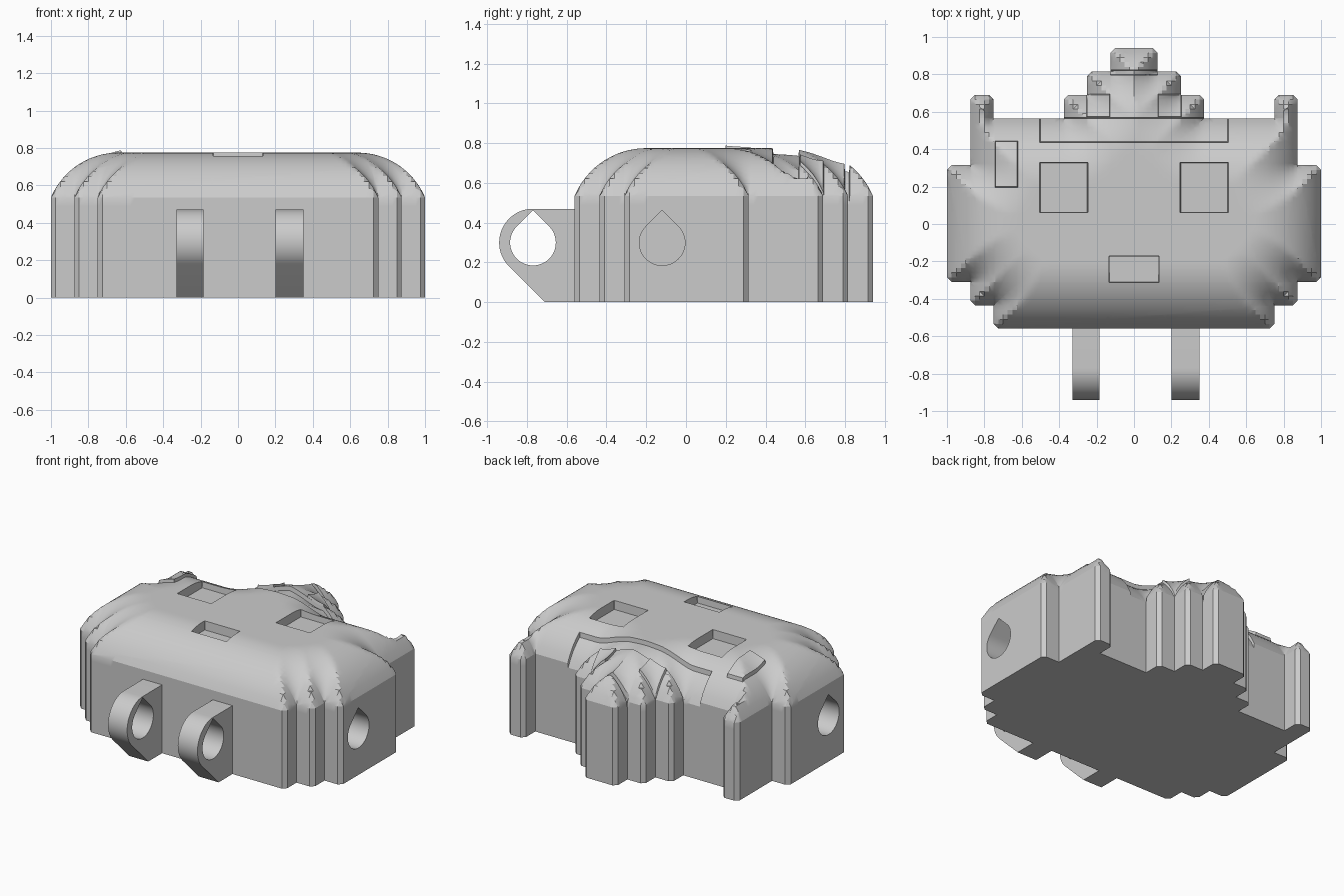
import bpy, bmesh, math
from mathutils import Vector

cube = bpy.data.objects.get("Cube")
if cube:
    bpy.data.objects.remove(cube, do_unlink=True)

GREY = (0.6, 0.6, 0.6, 1)
mat = bpy.data.materials.new("plain grey")
mat.use_nodes = True
mat.diffuse_color = GREY
mat.node_tree.nodes["Principled BSDF"].inputs["Base Color"].default_value = GREY

WALL, TOP, RUN = 0.535, 0.775, 0.36      # wall height, crown height, dome run-in
SEAM = 0.49                              # where the lid meets the base block
BACK, CELL, STEP, CHAMFER = 0.94, 0.125, 0.025, 0.025
RAMP = 0.004


def add_object(name, bm):
    bmesh.ops.recalc_face_normals(bm, faces=bm.faces)
    mesh = bpy.data.meshes.new(name)
    bm.to_mesh(mesh)
    bm.free()
    mesh.materials.append(mat)
    obj = bpy.data.objects.new(name, mesh)
    bpy.context.collection.objects.link(obj)
    return obj


def flat_face(bm, points):
    face = bm.faces.new([bm.verts.new(p) for p in points])
    face.normal_update()
    return face


def prism(name, points, offset):
    bm = bmesh.new()
    face = flat_face(bm, points)
    new = bmesh.ops.extrude_face_region(bm, geom=[face], use_keep_orig=True)["geom"]
    bmesh.ops.translate(bm, vec=offset,
                        verts=[v for v in new if isinstance(v, bmesh.types.BMVert)])
    return add_object(name, bm)


def yz_prism(name, profile, x0, x1):
    return prism(name, [(x0, y, z) for y, z in profile], (x1 - x0, 0, 0))


def arc(cy, cz, r, a0, a1, n):
    angles = [math.radians(a0 + (a1 - a0) * i / n) for i in range(n + 1)]
    return [(cy + r * math.cos(a), cz + r * math.sin(a)) for a in angles]


def teardrop(cy, cz, r):
    return arc(cy, cz, r, 135, 405, 36) + [(cy, cz + r * math.sqrt(2))]


def cut(obj, cutter):
    cutter.hide_render = True
    mod = obj.modifiers.new("hole", "BOOLEAN")
    mod.operation, mod.solver, mod.object = "DIFFERENCE", "EXACT", cutter
    bpy.context.view_layer.objects.active = obj
    bpy.ops.object.modifier_apply(modifier=mod.name)
    bpy.data.objects.remove(cutter, do_unlink=True)


def smooth(obj, angle):
    bpy.ops.object.select_all(action="DESELECT")
    obj.select_set(True)
    bpy.context.view_layer.objects.active = obj
    bpy.ops.object.shade_smooth_by_angle(angle=math.radians(angle))


# Stepped outline: right half in cells (columns from centre, rows from the back)
half = [(6, 12), (6, 11), (7, 11), (7, 10), (8, 10), (8, 5), (7, 5), (7, 2),
        (6, 2), (6, 3), (3, 3), (3, 2), (2, 2), (2, 1), (1, 1), (1, 0)]
cells = half + [(-c, r) for c, r in reversed(half)]
corners = [Vector((c * CELL, BACK - r * CELL)) for c, r in cells]

# Chamfer the convex corners only
outline = []
for i, p in enumerate(corners):
    a = (corners[i - 1] - p).normalized()
    b = (corners[(i + 1) % len(corners)] - p).normalized()
    if a.cross(b) < 0:
        outline += [p + a * CHAMFER, p + b * CHAMFER]
    else:
        outline.append(p)
edges = [(p, outline[(i + 1) % len(outline)] - p) for i, p in enumerate(outline)]


def edge_distance(p):
    best = 9.0
    for a, d in edges:
        t = max(0.0, min(1.0, (p - a).dot(d) / d.length_squared))
        best = min(best, (p - a - d * t).length_squared)
    return math.sqrt(best)


# Surface details: x0, x1, y0, y1, height offset, fixed floor height
details = [
    (-0.5, 0.5, 0.44, 0.565, -0.03, None),       # wide band
    (-0.25, -0.13, 0.575, 0.69, 0.02, None),     # small rear pads
    (0.13, 0.25, 0.575, 0.69, 0.02, None),
    (-0.125, 0.125, 0.80, 0.82, -0.04, None),    # rear groove
    (-0.74, -0.625, 0.20, 0.44, 0.022, None),    # side pad
    (-0.5, -0.25, 0.065, 0.325, 0, 0.715),       # square pits
    (0.25, 0.5, 0.065, 0.325, 0, 0.715),
    (-0.13, 0.13, -0.31, -0.175, 0, 0.715),      # front pit
]
rise = TOP - WALL
radius = (RUN ** 2 + rise ** 2) / (2 * rise)


def height(x, y):
    d = min(edge_distance(Vector((x, y))), RUN)
    z = TOP - radius + math.sqrt(radius ** 2 - (RUN - d) ** 2)
    e = 0.0005
    for x0, x1, y0, y1, dz, floor in details:
        if x0 - e < x < x1 + e and y0 - e < y < y1 + e:
            return floor if floor else z + dz
    return z


# Lid: gridded sheet raised into a dome, with a short skirt down to the base
bm = bmesh.new()
flat_face(bm, [(p.x, p.y, 0) for p in outline])
bmesh.ops.triangulate(bm, faces=bm.faces[:])
xs = {round(i * STEP, 4) for i in range(-39, 40)}
ys = {round(BACK - i * STEP, 4) for i in range(1, 60)}
for x0, x1, y0, y1, dz, floor in details:
    xs |= {x0, x1, x0 - RAMP, x1 + RAMP}
    ys |= {y0, y1, y0 - RAMP, y1 + RAMP}
for axis, cuts in ((0, xs), (1, ys)):
    for c in sorted(cuts):
        co, no = Vector((0, 0, 0)), Vector((0, 0, 0))
        co[axis], no[axis] = c, 1
        bmesh.ops.bisect_plane(bm, geom=bm.verts[:] + bm.edges[:] + bm.faces[:],
                               dist=0.0001, plane_co=co, plane_no=no)
for v in bm.verts:
    v.co.z = height(v.co.x, v.co.y)
rim = [e for e in bm.edges if e.is_boundary]
for v in bmesh.ops.extrude_edge_only(bm, edges=rim)["geom"]:
    if isinstance(v, bmesh.types.BMVert):
        v.co.z = SEAM
smooth(add_object("domed_lid", bm), 25)

# Base block with blind teardrop holes in both sides, left open under the lid
base = prism("base_block", [(p.x, p.y, 0) for p in outline], (0, 0, SEAM))
for side in (-1, 1):
    cut(base, yz_prism("side_hole_cutter", teardrop(-0.12, 0.30, 0.115),
                       side * 0.75, side * 1.1))
bm = bmesh.new()
bm.from_mesh(base.data)
bmesh.ops.delete(bm, geom=[f for f in bm.faces if f.calc_center_median().z > SEAM - 0.001],
                 context="FACES")
bm.to_mesh(base.data)
bm.free()
smooth(base, 25)

# Front lugs with teardrop holes
lug_profile = [(-0.55, 0), (-0.55, 0.47)] + arc(-0.77, 0.30, 0.17, 90, 225, 24) + [(-0.71, 0)]
for name, x0, x1 in (("right_lug", -0.33, -0.185), ("left_lug", 0.2, 0.35)):
    lug = yz_prism(name, lug_profile, x0, x1)
    cut(lug, yz_prism("lug_hole_cutter", teardrop(-0.77, 0.30, 0.115), x0 - 0.1, x1 + 0.1))
    smooth(lug, 30)
